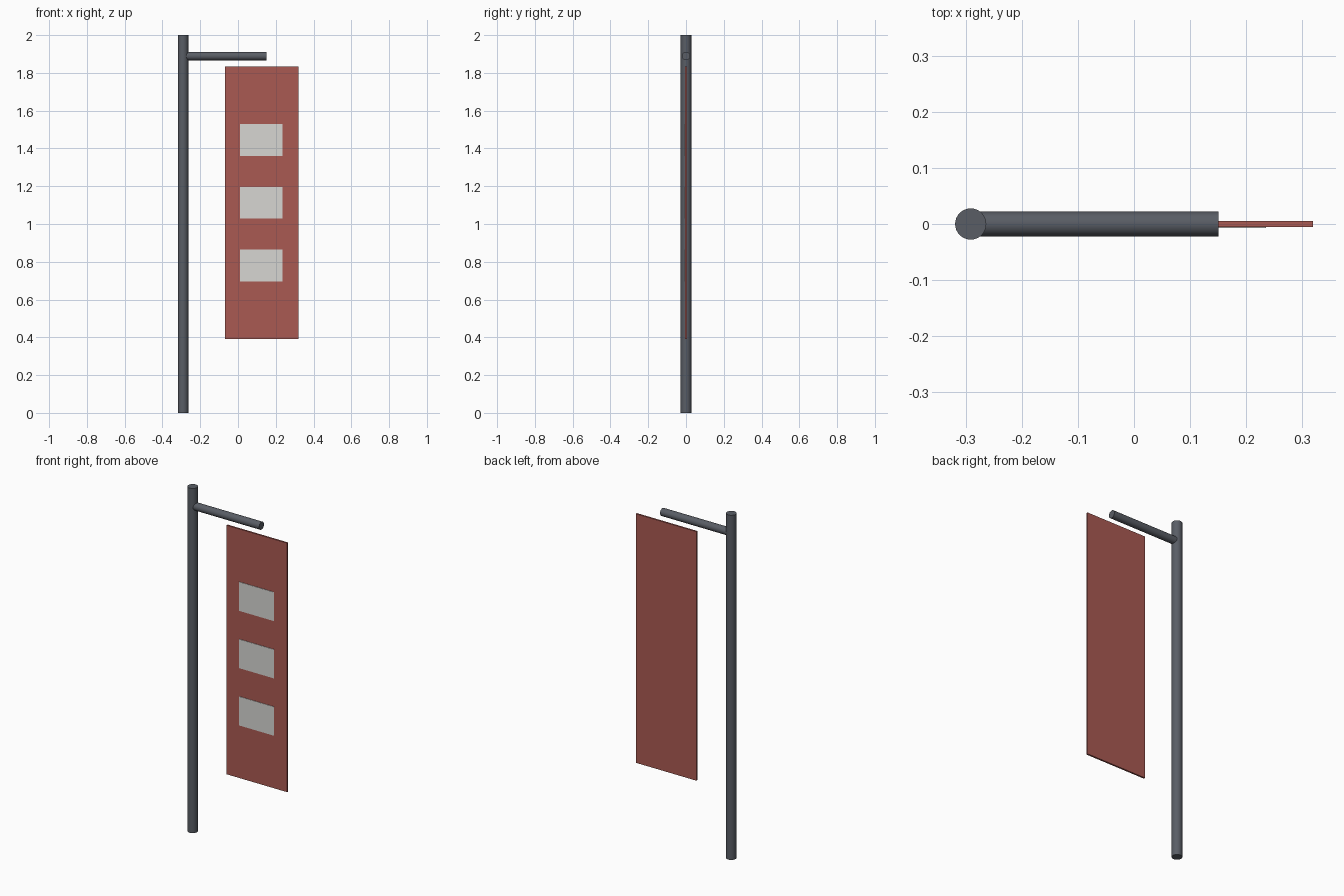
import bpy
from math import pi, radians

if "Cube" in bpy.data.objects:
    bpy.data.objects.remove(bpy.data.objects["Cube"])


def material(name, rgb):
    m = bpy.data.materials.new(name)
    m.diffuse_color = (*rgb, 1)
    m.use_nodes = True
    m.node_tree.nodes["Principled BSDF"].inputs["Base Color"].default_value = m.diffuse_color
    return m


DARK = material("dark_metal", (0.10, 0.11, 0.13))
RED = material("red_cloth", (0.40, 0.10, 0.085))
PALE = material("pale_cloth", (0.68, 0.67, 0.65))


def rod(name, radius, length, loc, rot=(0, 0, 0)):
    bpy.ops.mesh.primitive_cylinder_add(vertices=32, radius=radius, depth=length,
                                        location=loc, rotation=rot)
    o = bpy.context.object
    o.name = name
    o.data.materials.append(DARK)
    bpy.ops.object.shade_smooth_by_angle(angle=radians(40))


def box(name, lo, hi, mat):
    bpy.ops.mesh.primitive_cube_add(size=1, location=[(a + b) / 2 for a, b in zip(lo, hi)])
    o = bpy.context.object
    o.name = name
    o.scale = [b - a for a, b in zip(lo, hi)]
    bpy.ops.object.transform_apply(location=False, rotation=False, scale=True)
    o.data.materials.append(mat)


# Upright pole and the arm growing from its axis
POLE_X, ARM_END = -0.291, 0.151
rod("pole", 0.0278, 2.0, (POLE_X, 0, 1.0))
rod("arm", 0.0222, ARM_END - POLE_X, ((POLE_X + ARM_END) / 2, 0, 1.889), (0, pi / 2, 0))

# Hanging banner
box("banner", (-0.07, -0.005, 0.39), (0.319, 0.005, 1.835), RED)

# Three pale panels on the front face
for i in range(3):
    z = 1.445 - i * 0.3325
    box(f"panel_{i + 1}", (0.011, -0.0075, z - 0.084), (0.235, -0.004, z + 0.084), PALE)
